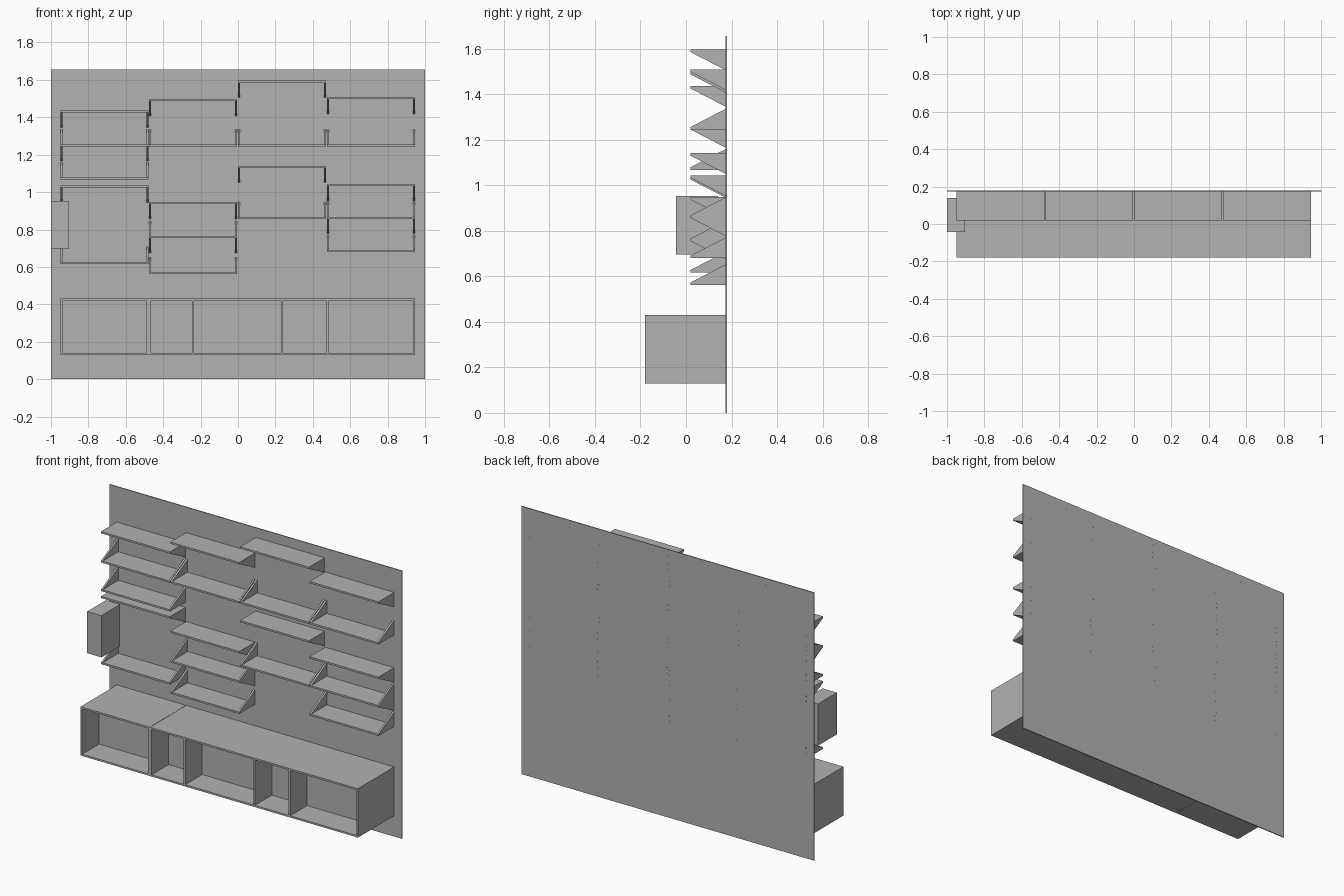
import bpy
import bmesh
from mathutils import Matrix, Vector

if "Cube" in bpy.data.objects:
    bpy.data.objects.remove(bpy.data.objects["Cube"], do_unlink=True)

GREY = (0.445, 0.445, 0.445, 1.0)
mat = bpy.data.materials.new("plain grey")
mat.use_nodes = True
mat.diffuse_color = GREY
mat.node_tree.nodes["Principled BSDF"].inputs["Base Color"].default_value = GREY

T = 0.011                     # board thickness
FRONT, WALL, BACK = 0.02, 0.173, 0.179


def box(bm, x0, x1, y0, y1, z0, z1):
    size = Matrix.Diagonal((x1 - x0, y1 - y0, z1 - z0, 1))
    centre = Vector((x0 + x1, y0 + y1, z0 + z1)) / 2
    bmesh.ops.create_cube(bm, size=1, matrix=Matrix.Translation(centre) @ size)


def prism(bm, profile, x0, x1):
    face = bm.faces.new([bm.verts.new((x0, y, z)) for y, z in profile])
    ext = bmesh.ops.extrude_face_region(bm, geom=[face])
    verts = [v for v in ext["geom"] if isinstance(v, bmesh.types.BMVert)]
    bmesh.ops.translate(bm, verts=verts, vec=(x1 - x0, 0, 0))


def finish(bm, name):
    bmesh.ops.recalc_face_normals(bm, faces=bm.faces)
    mesh = bpy.data.meshes.new(name)
    bm.to_mesh(mesh)
    bm.free()
    mesh.materials.append(mat)
    obj = bpy.data.objects.new(name, mesh)
    bpy.context.collection.objects.link(obj)


# Back panel
bm = bmesh.new()
box(bm, -1, 1, WALL, BACK, 0, 1.655)
finish(bm, "back_panel")

# Shelves with wedge brackets; +1 is a bracket above the plate, -1 below
UP, DOWN, BOTH = (1,), (-1,), (1, -1)
columns = {
    -0.95: [(1.43, DOWN), (1.25, BOTH), (1.073, UP), (1.03, DOWN), (0.622, UP)],
    -0.476: [(1.492, DOWN), (1.25, UP), (0.942, DOWN), (0.76, BOTH), (0.567, UP)],
    0.0: [(1.59, DOWN), (1.25, UP), (1.135, DOWN), (0.862, UP)],
    0.475: [(1.503, DOWN), (1.25, UP), (1.038, DOWN), (0.862, BOTH), (0.685, UP)],
}
WIDTH, REACH = 0.471, 0.09
screws = bmesh.new()


def screw(x, z):
    place = Matrix.Translation((x, BACK, z)) @ Matrix.Rotation(1.5708, 4, "X")
    bmesh.ops.create_cone(screws, cap_ends=True, segments=8, radius1=0.004,
                          radius2=0.004, depth=0.002, matrix=place)


for c, (x, shelves) in enumerate(columns.items()):
    for s, (z, sides) in enumerate(shelves):
        bm = bmesh.new()
        box(bm, x + T, x + WIDTH - T, FRONT, WALL, z - T / 2, z + T / 2)
        for bx in (x, x + WIDTH - T):
            for d in sides:
                base, tip = z - d * T / 2, z + d * T / 2
                prism(bm, [(FRONT, base), (WALL, base),
                           (WALL, base + d * REACH), (FRONT, tip)], bx, bx + T)
                for k in (0.03, 0.06):
                    screw(bx + T / 2, z + d * k)
        finish(bm, f"shelf_{c + 1}_{s + 1}")

# Panel fixing screws along the top edge
for x in (-0.67, 0, 0.67):
    screw(x, 1.61)
finish(screws, "screws")


# Low cabinets: open-fronted units with a recessed back
def cabinet(name, edges):
    y0, z0, z1 = -0.18, 0.128, 0.43
    x0, x1 = edges[0], edges[-1]
    bm = bmesh.new()
    for z in (z0, z1 - T):
        box(bm, x0, x1, y0, WALL, z, z + T)
    for i, x in enumerate(edges):
        left = x if i == 0 else x - T if x == x1 else x - T / 2
        box(bm, left, left + T, y0, WALL, z0 + T, z1 - T)
    box(bm, x0 + T, x1 - T, -0.015, -0.015 + T, z0 + T, z1 - T)
    finish(bm, name)


cabinet("cabinet_single", [-0.95, -0.477])
cabinet("cabinet_long", [-0.475, -0.24, 0.236, 0.478, 0.946])

# Small box at the right edge
bm = bmesh.new()
box(bm, -1, -0.903, -0.044, 0.14, 0.695, 0.953)
finish(bm, "side_box")
